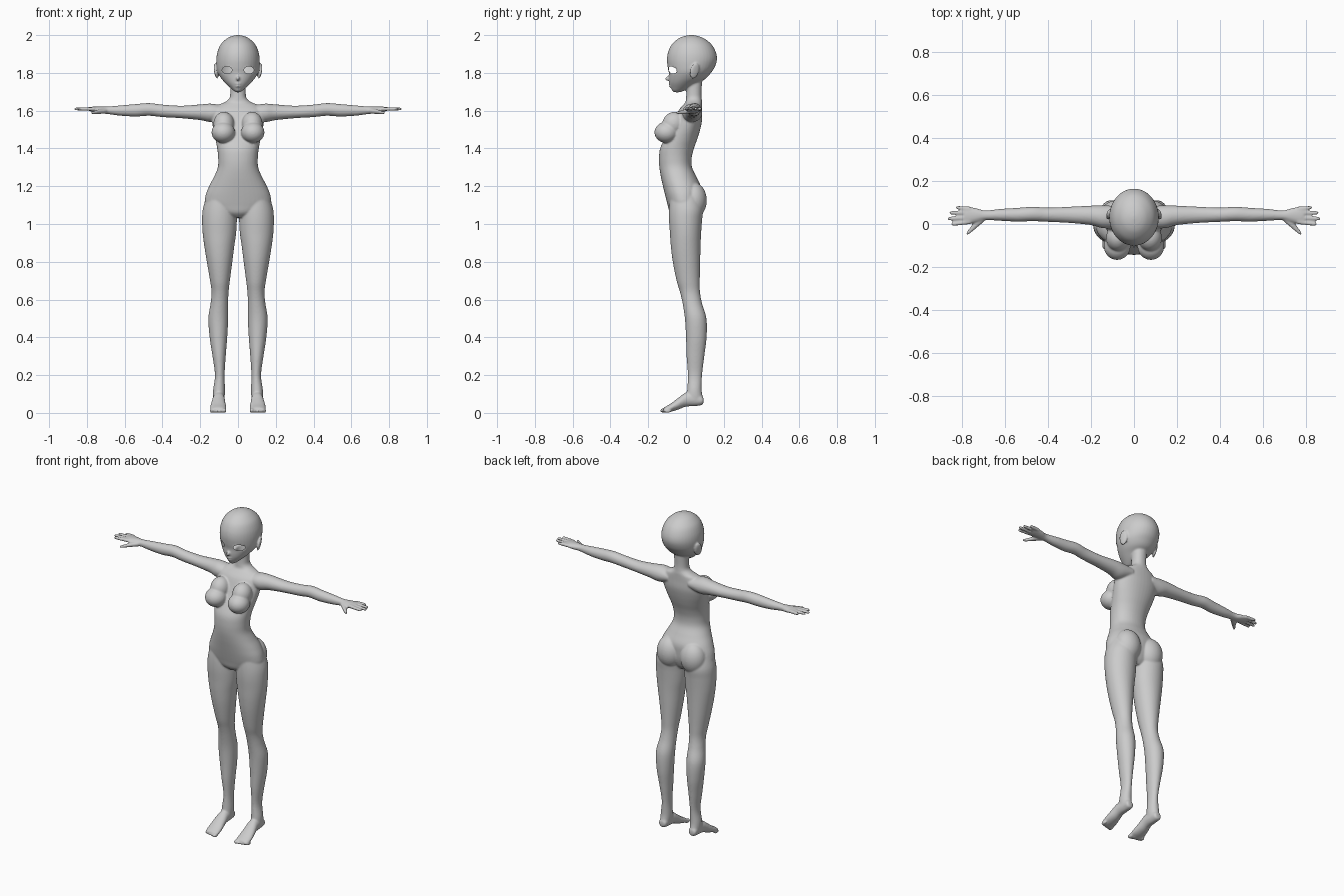
import bpy, bmesh
from math import sin, cos, pi, copysign
from mathutils import Matrix, Euler

bm = bmesh.new()


def spline(rows, steps=5):
    """Catmull-Rom interpolation of measurement rows."""
    out = []
    for i in range(len(rows) - 1):
        p = [rows[max(0, min(len(rows) - 1, i + k))] for k in (-1, 0, 1, 2)]
        for s in range(steps):
            t = s / steps
            out.append([0.5 * (2 * b + (c - a) * t + (2 * a - 5 * b + 4 * c - d) * t * t
                               + (3 * b - a - 3 * c + d) * t ** 3) for a, b, c, d in zip(*p)])
    return out + [rows[-1]]


def loft(rows, axis='z', side=1, power=1.0, n=40):
    """Rows: position along axis, then min/max of the two other directions."""
    rings = []
    for t, a0, a1, b0, b1 in spline(rows):
        ring = []
        for k in range(n):
            u, v = cos(2 * pi * k / n), sin(2 * pi * k / n)
            a = (a0 + a1) / 2 + (a1 - a0) / 2 * copysign(abs(u) ** power, u)
            b = (b0 + b1) / 2 + (b1 - b0) / 2 * copysign(abs(v) ** power, v)
            x, y, z = {'x': (t, a, b), 'y': (a, t, b), 'z': (a, b, t)}[axis]
            ring.append(bm.verts.new((x * side, y, z)))
        rings.append(ring)
    for r, q in zip(rings, rings[1:]):
        for k in range(n):
            bm.faces.new((r[k], r[(k + 1) % n], q[(k + 1) % n], q[k]))
    bm.faces.new(rings[0])
    bm.faces.new(rings[-1])


def blob(loc, radii, rot=(0, 0, 0), side=1):
    m = (Matrix.Diagonal((side, 1, 1, 1)) @ Matrix.Translation(loc)
         @ Euler(rot).to_matrix().to_4x4() @ Matrix.Diagonal((*radii, 1)))
    bmesh.ops.create_uvsphere(bm, u_segments=32, v_segments=20, radius=1, matrix=m)


def column(rows, **kw):
    """Centred loft: z, half width, front y, back y."""
    loft([(z, -w, w, f, b) for z, w, f, b in rows], **kw)


# neck and torso
column([(1.79, .043, .005, .088), (1.70, .041, .002, .082), (1.665, .046, .0, .083),
        (1.645, .07, -.003, .085), (1.63, .105, -.015, .085), (1.60, .135, -.04, .085),
        (1.55, .138, -.062, .085), (1.50, .131, -.085, .075), (1.45, .12, -.113, .06),
        (1.40, .11, -.137, .042), (1.35, .105, -.143, .03), (1.30, .107, -.141, .032),
        (1.25, .127, -.133, .055), (1.20, .153, -.122, .078), (1.15, .172, -.11, .08),
        (1.10, .172, -.097, .075), (1.06, .12, -.085, .06), (1.035, .04, -.06, .04)], power=.93)

# head
column([(2.0, .008, .02, .04), (1.994, .035, -.012, .067), (1.98, .062, -.043, .1),
        (1.95, .092, -.076, .136), (1.91, .109, -.095, .158), (1.87, .115, -.101, .164),
        (1.83, .113, -.097, .152), (1.80, .106, -.091, .132), (1.77, .088, -.09, .105),
        (1.745, .066, -.087, .062), (1.722, .042, -.08, .025), (1.705, .022, -.073, -.01),
        (1.697, .008, -.06, -.035)])
blob((0, -.092, 1.772), (.009, .02, .012), (.35, 0, 0))       # nose
blob((0, -.084, 1.743), (.017, .009, .004))                   # upper lip
blob((0, -.082, 1.729), (.014, .009, .005))                   # lower lip

for s in (1, -1):
    # ears
    blob((.116, .045, 1.81), (.008, .026, .043), (-.2, .2, .35), s)
    # bust
    blob((.078, -.103, 1.485), (.062, .064, .056), (0, 0, .1), s)
    blob((.075, -.065, 1.53), (.055, .06, .065), (-.5, 0, 0), s)
    # buttocks
    blob((.08, .04, 1.125), (.078, .07, .095), (0, 0, 0), s)
    # legs
    loft([(1.15, .02, .165, -.085, .075), (1.08, .007, .186, -.09, .09),
          (1.02, .006, .19, -.09, .085), (.95, .01, .187, -.085, .08),
          (.88, .02, .178, -.08, .077), (.8, .03, .165, -.07, .075),
          (.7, .043, .148, -.05, .073), (.64, .05, .14, -.032, .074),
          (.58, .052, .145, -.018, .085), (.5, .052, .157, -.006, .108),
          (.4, .057, .15, .0, .109), (.3, .065, .135, .003, .097),
          (.2, .071, .122, .01, .085), (.12, .069, .132, .006, .083),
          (.07, .073, .13, .0, .09), (.045, .085, .12, .02, .08)], side=s)
    # feet and toes
    loft([(.093, .09, .115, .055, .075), (.085, .078, .126, .042, .09), (.05, .073, .13, .036, .11),
          (0, .07, .134, .033, .108), (-.04, .066, .142, .018, .08), (-.08, .061, .147, .006, .05),
          (-.11, .062, .144, .003, .032), (-.12, .07, .135, .006, .024)], axis='y', side=s)
    for i in range(5):
        r = .0125 if i == 0 else .0088
        blob((.073 + .0163 * i + (i > 0) * .002, -.117 + .005 * i, r), (r, .02, r), side=s)
    # arms and palms
    loft([(.07, -.015, .083, 1.56, 1.625), (.14, -.02, .086, 1.54, 1.637), (.2, -.005, .085, 1.55, 1.633),
          (.3, .005, .08, 1.56, 1.626), (.4, .01, .076, 1.566, 1.632), (.47, .013, .08, 1.573, 1.64),
          (.54, .011, .075, 1.569, 1.635), (.62, .015, .07, 1.573, 1.628), (.69, .018, .063, 1.582, 1.622),
          (.73, .008, .073, 1.586, 1.622), (.77, .0, .08, 1.594, 1.621), (.79, .004, .077, 1.6, 1.619)],
         axis='x', side=s)
    # fingers
    for y0, y1, tip in ((.009, .0, .85), (.03, .025, .866), (.051, .052, .858), (.071, .076, .828)):
        loft([(x, y - r, y + r, 1.609 - r, 1.609 + r) for x, y, r in
              ((.76, y0, .01), (.8, (y0 + y1) / 2, .0098), (tip - .012, y1, .0085),
               (tip - .003, y1, .006), (tip, y1, .003))], axis='x', side=s, n=16)
    # thumb
    loft([(.695, .012, .042, 1.585, 1.612), (.735, -.022, .018, 1.582, 1.607),
          (.76, -.043, -.014, 1.58, 1.6), (.775, -.052, -.035, 1.581, 1.596),
          (.779, -.05, -.044, 1.585, 1.592)], axis='x', side=s, n=20)

bmesh.ops.recalc_face_normals(bm, faces=bm.faces)
raw = bpy.data.meshes.new("body_parts")
bm.to_mesh(raw)
bm.free()
temp = bpy.data.objects.new("body_parts", raw)
bpy.context.collection.objects.link(temp)

# fuse the parts into one smooth skin
rm = temp.modifiers.new("fuse", 'REMESH')
rm.mode = 'VOXEL'
rm.voxel_size = .005
sm = temp.modifiers.new("relax", 'SMOOTH')
sm.factor = .5
sm.iterations = 6
dg = bpy.context.evaluated_depsgraph_get()
skin = bpy.data.meshes.new_from_object(temp.evaluated_get(dg))
bpy.data.objects.remove(temp)

# open eye sockets
bm = bmesh.new()
bm.from_mesh(skin)
EX, EZ, RX, RZ = .058, 1.815, .026, .019


def eye_dist(co):
    return (((abs(co.x) - EX) / RX) ** 2 + ((co.z - EZ) / RZ) ** 2) ** .5


bmesh.ops.delete(bm, geom=[v for v in bm.verts if v.co.y < -.03 and eye_dist(v.co) < 1], context='VERTS')
for v in bm.verts:
    if v.is_boundary:
        d = eye_dist(v.co)
        v.co.x = copysign(EX + (abs(v.co.x) - EX) / d, v.co.x)
        v.co.z = EZ + (v.co.z - EZ) / d
bm.to_mesh(skin)
bm.free()
skin.name = "body"
body = bpy.data.objects.new("body", skin)
bpy.context.collection.objects.link(body)
for p in skin.polygons:
    p.use_smooth = True
